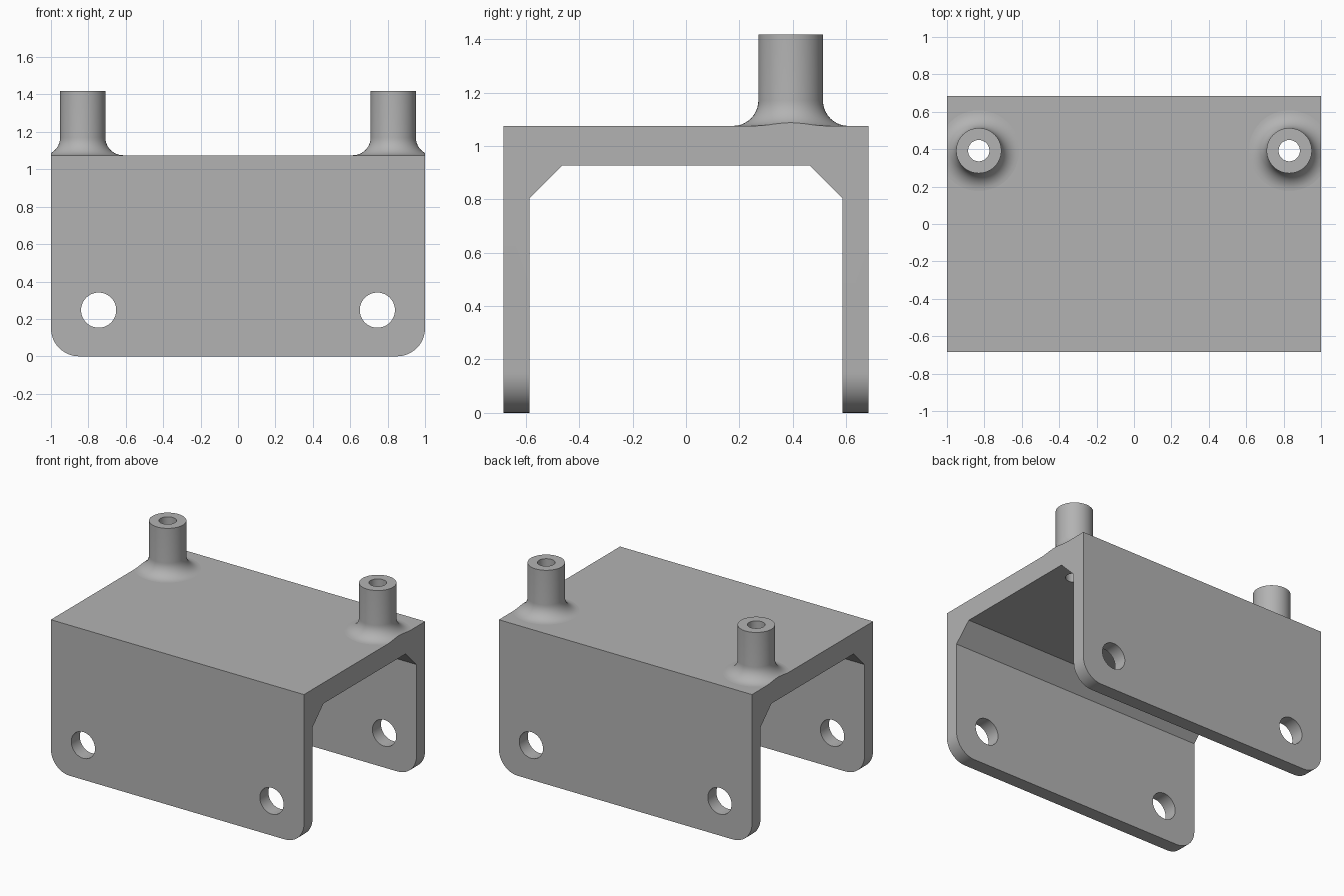
import bpy, bmesh
from math import sin, cos, pi, radians
from mathutils import Matrix

cube = bpy.data.objects.get("Cube")
if cube:
    bpy.data.objects.remove(cube, do_unlink=True)

HALF_LEN, HALF_WIDTH, INNER = 1.0, 0.684, 0.587
TOP, CEILING, CHAMFER = 1.075, 0.927, 0.123
CORNER_RADIUS = 0.15
PIN_X, PIN_Z, PIN_RADIUS = 0.745, 0.247, 0.094
POST_X, POST_Y, POST_TOP = 0.83, 0.392, 1.418
POST_RADIUS, BORE_RADIUS, FILLET = 0.121, 0.057, 0.095

grey = bpy.data.materials.new("plain_grey")
grey.use_nodes = True
colour = (0.45, 0.45, 0.45, 1)
grey.diffuse_color = colour
grey.node_tree.nodes["Principled BSDF"].inputs["Base Color"].default_value = colour


def make_object(name, bm):
    bmesh.ops.recalc_face_normals(bm, faces=bm.faces)
    mesh = bpy.data.meshes.new(name)
    bm.to_mesh(mesh)
    bm.free()
    mesh.materials.append(grey)
    obj = bpy.data.objects.new(name, mesh)
    bpy.context.collection.objects.link(obj)
    return obj


def smooth(obj):
    bpy.ops.object.select_all(action='DESELECT')
    obj.select_set(True)
    bpy.context.view_layer.objects.active = obj
    bpy.ops.object.shade_smooth_by_angle(angle=radians(30))


# Channel bracket: half profile mirrored, then extruded along x
half = [(HALF_WIDTH, TOP), (HALF_WIDTH, 0), (INNER, 0),
        (INNER, CEILING - CHAMFER), (INNER - CHAMFER, CEILING)]
profile = half + [(-y, z) for y, z in reversed(half)]
bm = bmesh.new()
face = bm.faces.new([bm.verts.new((-HALF_LEN, y, z)) for y, z in profile])
extruded = bmesh.ops.extrude_face_region(bm, geom=[face])["geom"]
bmesh.ops.translate(bm, vec=(2 * HALF_LEN, 0, 0),
                    verts=[v for v in extruded if isinstance(v, bmesh.types.BMVert)])
# Round the lower corners of both flanges
corners = [e for e in bm.edges
           if all(v.co.z < 0.01 for v in e.verts)
           and abs(e.verts[0].co.x - e.verts[1].co.x) < 0.01]
bmesh.ops.bevel(bm, geom=corners, offset=CORNER_RADIUS, segments=12,
                profile=0.5, affect='EDGES')
bracket = make_object("channel_bracket", bm)

# Drill the pin holes and the post bores
bm = bmesh.new()
for side in (-1, 1):
    pin = Matrix.Translation((side * PIN_X, 0, PIN_Z)) @ Matrix.Rotation(pi / 2, 4, 'X')
    bore = Matrix.Translation((side * POST_X, POST_Y, TOP))
    for matrix, radius, depth in ((pin, PIN_RADIUS, 2), (bore, BORE_RADIUS, 0.6)):
        bmesh.ops.create_cone(bm, cap_ends=True, segments=48, radius1=radius,
                              radius2=radius, depth=depth, matrix=matrix)
drill = make_object("drill_cutter", bm)
drill.hide_render = True
cut = bracket.modifiers.new("holes", 'BOOLEAN')
cut.operation, cut.solver, cut.object = 'DIFFERENCE', 'EXACT', drill
bpy.context.view_layer.update()
drilled = bpy.data.meshes.new_from_object(
    bracket.evaluated_get(bpy.context.evaluated_depsgraph_get()))
bracket.modifiers.clear()
bracket.data = drilled
bpy.data.objects.remove(drill, do_unlink=True)
smooth(bracket)

# Hollow posts with flared feet, trimmed flush with the bracket ends
for side, name in ((-1, "right_post"), (1, "left_post")):
    flare = POST_RADIUS + FILLET
    outline = [(flare - FILLET * sin(a), TOP + FILLET * (1 - cos(a)))
               for a in (i * pi / 20 for i in range(11))]
    outline += [(POST_RADIUS, POST_TOP), (BORE_RADIUS, POST_TOP), (BORE_RADIUS, TOP)]
    bm = bmesh.new()
    verts = [bm.verts.new((r, 0, z)) for r, z in outline]
    edges = [bm.edges.new(pair) for pair in zip(verts, verts[1:])]
    bmesh.ops.spin(bm, geom=verts + edges, cent=(0, 0, 0), axis=(0, 0, 1),
                   angle=2 * pi, steps=48, use_duplicate=False)
    bmesh.ops.remove_doubles(bm, verts=bm.verts, dist=0.0005)
    bmesh.ops.translate(bm, verts=bm.verts, vec=(side * POST_X, POST_Y, 0))
    bmesh.ops.bisect_plane(bm, geom=bm.verts[:] + bm.edges[:] + bm.faces[:],
                           plane_co=(side * HALF_LEN, 0, 0), plane_no=(side, 0, 0),
                           clear_outer=True)
    rim = [v for v in bm.verts if abs(v.co.x - side * HALF_LEN) < 0.0001]
    bm.faces.new(sorted(rim, key=lambda v: v.co.y))
    smooth(make_object(name, bm))
